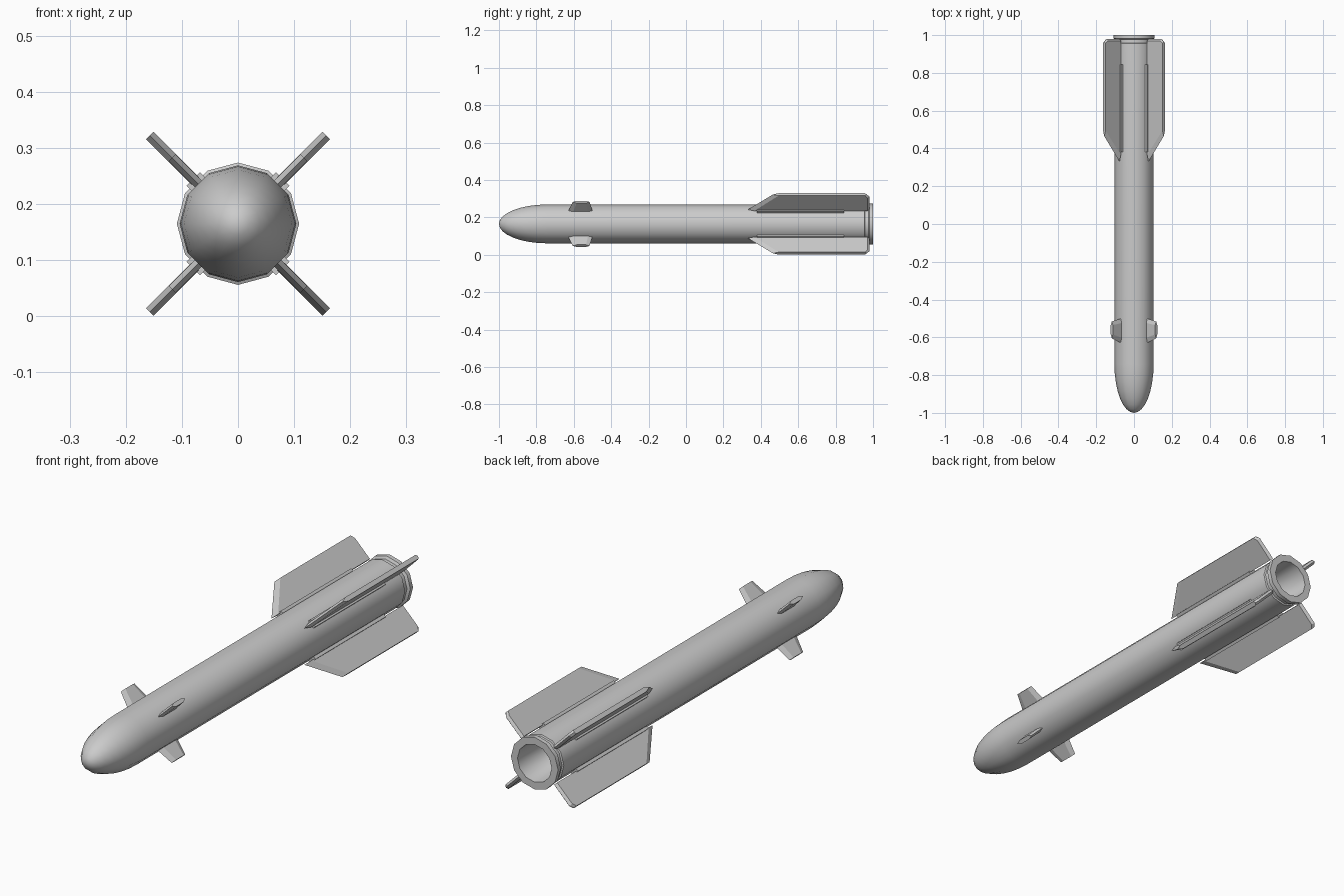
import bpy, bmesh
from math import sin, cos, pi, radians
from mathutils import Matrix

if "Cube" in bpy.data.objects:
    bpy.data.objects.remove(bpy.data.objects["Cube"])

CZ = 0.165      # height of the long axis
SIDES = 12


def finish(name, bm, smooth=False):
    bmesh.ops.recalc_face_normals(bm, faces=bm.faces)
    me = bpy.data.meshes.new(name)
    bm.to_mesh(me)
    bm.free()
    ob = bpy.data.objects.new(name, me)
    bpy.context.collection.objects.link(ob)
    if smooth:
        bpy.ops.object.select_all(action='DESELECT')
        ob.select_set(True)
        bpy.context.view_layer.objects.active = ob
        bpy.ops.object.shade_smooth_by_angle(angle=radians(40))
    return ob


def lathe(name, profile):
    """Revolve (y, r) points about the long axis; r = 0 makes a pole."""
    bm = bmesh.new()
    rings = []
    for y, r in profile:
        n = SIDES if r > 0 else 1
        rings.append([bm.verts.new((r * sin(2 * pi * i / SIDES), y,
                                    CZ + r * cos(2 * pi * i / SIDES))) for i in range(n)])
    for a, b in zip(rings, rings[1:]):
        for i in range(SIDES):
            j = (i + 1) % SIDES
            quad = [a[i % len(a)], a[j % len(a)], b[j % len(b)], b[i % len(b)]]
            bm.faces.new(list(dict.fromkeys(quad)))
    return finish(name, bm, True)


def blade(name, mid, side, t, angle):
    """Plate with bevelled edges: (y, r) outlines at mid-plane and at +-t."""
    bm = bmesh.new()
    loops = [[bm.verts.new((x, y, r)) for y, r in pts]
             for x, pts in ((-t, side), (0, mid), (t, side))]
    n = len(mid)
    for a, b in zip(loops, loops[1:]):
        for i in range(n):
            j = (i + 1) % n
            bm.faces.new((a[i], a[j], b[j], b[i]))
    bm.faces.new(loops[0])
    bm.faces.new(loops[2])
    bm.transform(Matrix.Translation((0, 0, CZ)) @ Matrix.Rotation(angle, 4, 'Y'))
    return finish(name, bm)


# Body with rounded nose, rear neck, flared nozzle ring and hollow exhaust
nose = [(-0.74 - 0.26 * cos(k * pi / 16), 0.104 * sin(k * pi / 16)) for k in range(9)]
nose[0] = (-1.0, 0)
tail = [(0.955, 0.104), (0.958, 0.098), (0.976, 0.098), (0.982, 0.109), (1.0, 0.109),
        (1.0, 0.079), (0.86, 0.068), (0.80, 0.045), (0.79, 0)]
lathe("body", nose + tail)

# Outlines of the tail fins, mounting rails and small front fins
fin_mid = [(0.33, 0.108), (0.465, 0.2225), (0.965, 0.2225), (0.98, 0.208), (0.98, 0.108)]
fin_side = [(0.365, 0.108), (0.495, 0.2225), (0.957, 0.2225), (0.97, 0.206), (0.97, 0.108)]
rail = [(0.38, 0.09), (0.38, 0.113), (0.845, 0.113), (0.845, 0.09)]
front_mid = [(-0.632, 0.09), (-0.606, 0.166), (-0.516, 0.166), (-0.498, 0.09)]
front_side = [(-0.605, 0.09), (-0.585, 0.166), (-0.535, 0.166), (-0.522, 0.09)]

# Four of each, set in an X
for k in range(4):
    a = pi / 4 + k * pi / 2
    blade(f"tail_fin_{k + 1}", fin_mid, fin_side, 0.0095, a)
    blade(f"fin_rail_{k + 1}", rail, rail, 0.017, a)
    blade(f"front_fin_{k + 1}", front_mid, front_side, 0.0085, a)
